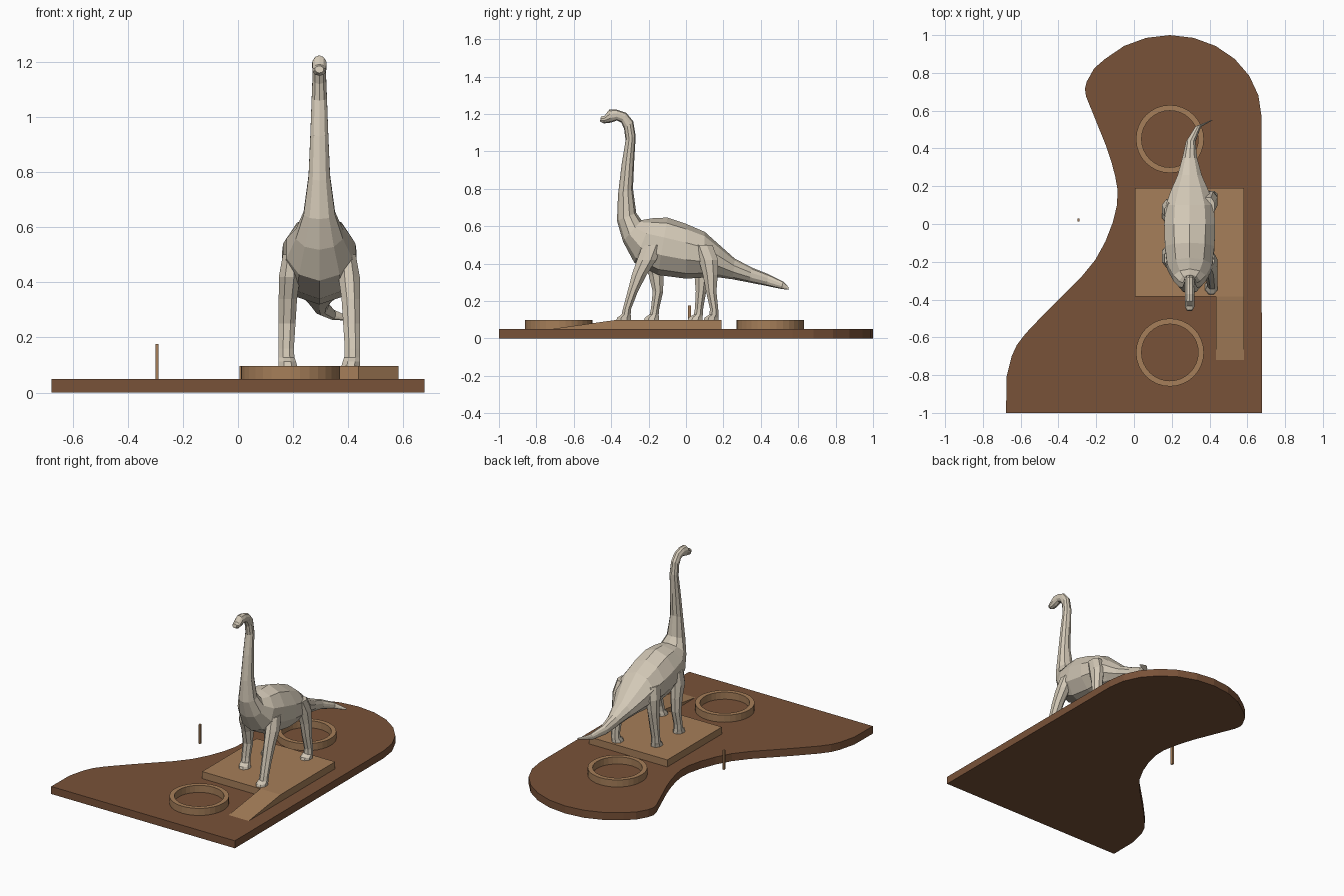
import bpy
import bmesh
from math import sin, cos, pi, radians
from mathutils import Vector

cube = bpy.data.objects.get("Cube")
if cube:
    bpy.data.objects.remove(cube, do_unlink=True)


def material(name, red, green, blue):
    mat = bpy.data.materials.new(name)
    mat.use_nodes = True
    colour = (red, green, blue, 1)
    mat.diffuse_color = colour
    mat.node_tree.nodes["Principled BSDF"].inputs["Base Color"].default_value = colour
    return mat


BROWN = material("dark brown wood", 0.19, 0.084, 0.04)
TAN = material("tan wood", 0.38, 0.21, 0.1)
PALE = material("pale stone", 0.65, 0.58, 0.47)

DECK = 0.05      # top of the base
STAGE = 0.097    # top of the raised parts
SPINE = 0.295    # x of the animal's centre line


def finish(bm, name, mat):
    """Turn a bmesh into a flat shaded object."""
    bmesh.ops.recalc_face_normals(bm, faces=bm.faces)
    mesh = bpy.data.meshes.new(name)
    bm.to_mesh(mesh)
    bm.free()
    mesh.materials.append(mat)
    obj = bpy.data.objects.new(name, mesh)
    bpy.context.collection.objects.link(obj)
    return obj


def prism(name, outline, offset, mat):
    """Extrude a closed outline of points along an offset."""
    bm = bmesh.new()
    face = bm.faces.new([bm.verts.new(p) for p in outline])
    moved = bmesh.ops.extrude_face_region(bm, geom=[face], use_keep_orig=True)["geom"]
    verts = [v for v in moved if isinstance(v, bmesh.types.BMVert)]
    bmesh.ops.translate(bm, verts=verts, vec=offset)
    return finish(bm, name, mat)


def loft(name, sections, mat, sides=10):
    """Skin elliptical sections, each given by a centre and two half axes."""
    bm = bmesh.new()
    rings = []
    for centre, across, along in sections:
        angles = [2 * pi * (i + 0.5) / sides for i in range(sides)]
        rings.append([bm.verts.new(centre + across * cos(a) + along * sin(a))
                      for a in angles])
    for low, high in zip(rings, rings[1:]):
        for i in range(sides):
            j = (i + 1) % sides
            bm.faces.new((low[i], low[j], high[j], high[i]))
    bm.faces.new(rings[0])
    bm.faces.new(rings[-1])
    return finish(bm, name, mat)


def spline(points, steps):
    """Catmull-Rom points through a list of 2D points."""
    pts = [Vector(p) for p in points]
    pts = [pts[0] * 2 - pts[1]] + pts + [pts[-1] * 2 - pts[-2]]
    out = []
    for a, b, c, d in zip(pts, pts[1:], pts[2:], pts[3:]):
        for s in range(steps):
            t = s / steps
            out.append((2 * b + (c - a) * t + (2 * a - 5 * b + 4 * c - d) * t * t
                        + (3 * b - a - 3 * c + d) * t ** 3) / 2)
    return out + [pts[-2]]


# Base board: straight right edge, rounded back, wavy side
back_arc = [(0.19 + 0.485 * cos(radians(a)), 0.57 + 0.43 * sin(radians(a)))
            for a in range(0, 150, 15)]
wave = spline([(-0.21, 0.825), (-0.26, 0.715), (-0.215, 0.58), (-0.12, 0.33),
               (-0.09, 0.1), (-0.205, -0.19), (-0.45, -0.45), (-0.62, -0.64),
               (-0.675, -0.81)], 3)
edge = back_arc + [tuple(p) for p in wave] + [(-0.677, -1), (0.677, -1)]
prism("base_board", [(x, y, 0) for x, y in edge], (0, 0, DECK), BROWN)


# Raised platform, ramp and marker post
def box(name, x0, x1, y0, y1, z1):
    corners = [(x0, y0, DECK), (x1, y0, DECK), (x1, y1, DECK), (x0, y1, DECK)]
    prism(name, corners, (0, 0, z1 - DECK), TAN)


box("platform", 0.005, 0.583, -0.385, 0.19, STAGE)
box("marker_post", -0.3, -0.288, 0.012, 0.028, 0.177)
ramp_profile = [(0.435, -0.72, DECK), (0.435, -0.385, DECK), (0.435, -0.385, STAGE)]
prism("ramp", ramp_profile, (0.148, 0, 0), TAN)


# Two low planter rings
def planter(name, x, y, outer=0.18, inner=0.15, count=32):
    bm = bmesh.new()
    profile = [(outer, DECK), (outer, STAGE), (inner, STAGE), (inner, DECK)]
    loops = []
    for i in range(count):
        a = 2 * pi * i / count
        loops.append([bm.verts.new((x + r * cos(a), y + r * sin(a), z))
                      for r, z in profile])
    for i in range(count):
        here, there = loops[i], loops[(i + 1) % count]
        for k in range(4):
            n = (k + 1) % 4
            bm.faces.new((here[k], here[n], there[n], there[k]))
    finish(bm, name, TAN)


planter("back_ring", 0.19, 0.45)
planter("front_ring", 0.19, -0.68)

# Head, neck, body and tail: upper point, lower point, half width, sideways shift
profile = [
    ((-0.455, 1.185), (-0.46, 1.16), 0.016, 0),
    ((-0.435, 1.19), (-0.44, 1.15), 0.026, 0),
    ((-0.41, 1.222), (-0.4, 1.155), 0.027, 0),
    ((-0.37, 1.222), (-0.37, 1.166), 0.026, 0),
    ((-0.32, 1.205), (-0.345, 1.155), 0.025, 0),
    ((-0.283, 1.16), (-0.33, 1.12), 0.026, 0),
    ((-0.27, 1.08), (-0.322, 1.06), 0.029, 0),
    ((-0.278, 0.95), (-0.343, 0.93), 0.034, 0),
    ((-0.285, 0.8), (-0.362, 0.77), 0.041, 0),
    ((-0.268, 0.67), (-0.367, 0.63), 0.06, 0),
    ((-0.24, 0.63), (-0.335, 0.52), 0.09, 0),
    ((-0.18, 0.638), (-0.275, 0.41), 0.125, 0),
    ((-0.1, 0.64), (-0.15, 0.345), 0.138, 0),
    ((0, 0.607), (0, 0.325), 0.142, 0),
    ((0.1, 0.565), (0.1, 0.33), 0.134, 0),
    ((0.18, 0.495), (0.17, 0.33), 0.105, 0),
    ((0.26, 0.425), (0.25, 0.318), 0.068, 0),
    ((0.35, 0.378), (0.34, 0.3), 0.042, 0),
    ((0.44, 0.342), (0.43, 0.282), 0.026, 0.005),
    ((0.52, 0.303), (0.51, 0.265), 0.015, 0.045),
    ((0.55, 0.272), (0.548, 0.26), 0.005, 0.115),
]
sections = []
for upper, lower, width, shift in profile:
    top, bottom = Vector((0, *upper)), Vector((0, *lower))
    centre = (top + bottom) / 2 + Vector((SPINE + shift, 0, 0))
    sections.append((centre, Vector((width, 0, 0)), (top - bottom) / 2 * 1.04))
loft("head_neck_body_tail", sections, PALE, sides=10)

# Legs share one taper: height, half width, half depth; the outer side stays upright
taper = [(0.5, 0.035, 0.055), (0.42, 0.042, 0.056), (0.34, 0.036, 0.043),
         (0.25, 0.033, 0.03), (0.16, 0.03, 0.024), (0.128, 0.031, 0.026),
         (0.112, 0.034, 0.04), (0.097, 0.036, 0.043)]


def leg(name, side, path):
    parts = []
    for (z, width, depth), y in zip(taper, path):
        outer = 0.135 if z == taper[0][0] else 0.15
        centre = Vector((SPINE + side * (outer - width), y, z))
        parts.append((centre, Vector((width, 0, 0)), Vector((0, depth, 0))))
    loft(name, parts, PALE, sides=8)


leg("front_leg_left", 1, (-0.18, -0.21, -0.25, -0.285, -0.315, -0.32, -0.33, -0.333))
leg("front_leg_right", -1, (-0.18, -0.18, -0.16, -0.15, -0.165, -0.17, -0.182, -0.185))
leg("rear_leg_left", 1, (0.09, 0.12, 0.13, 0.135, 0.15, 0.15, 0.137, 0.134))
leg("rear_leg_right", -1, (0.06, 0.08, 0.085, 0.08, 0.07, 0.066, 0.052, 0.048))
